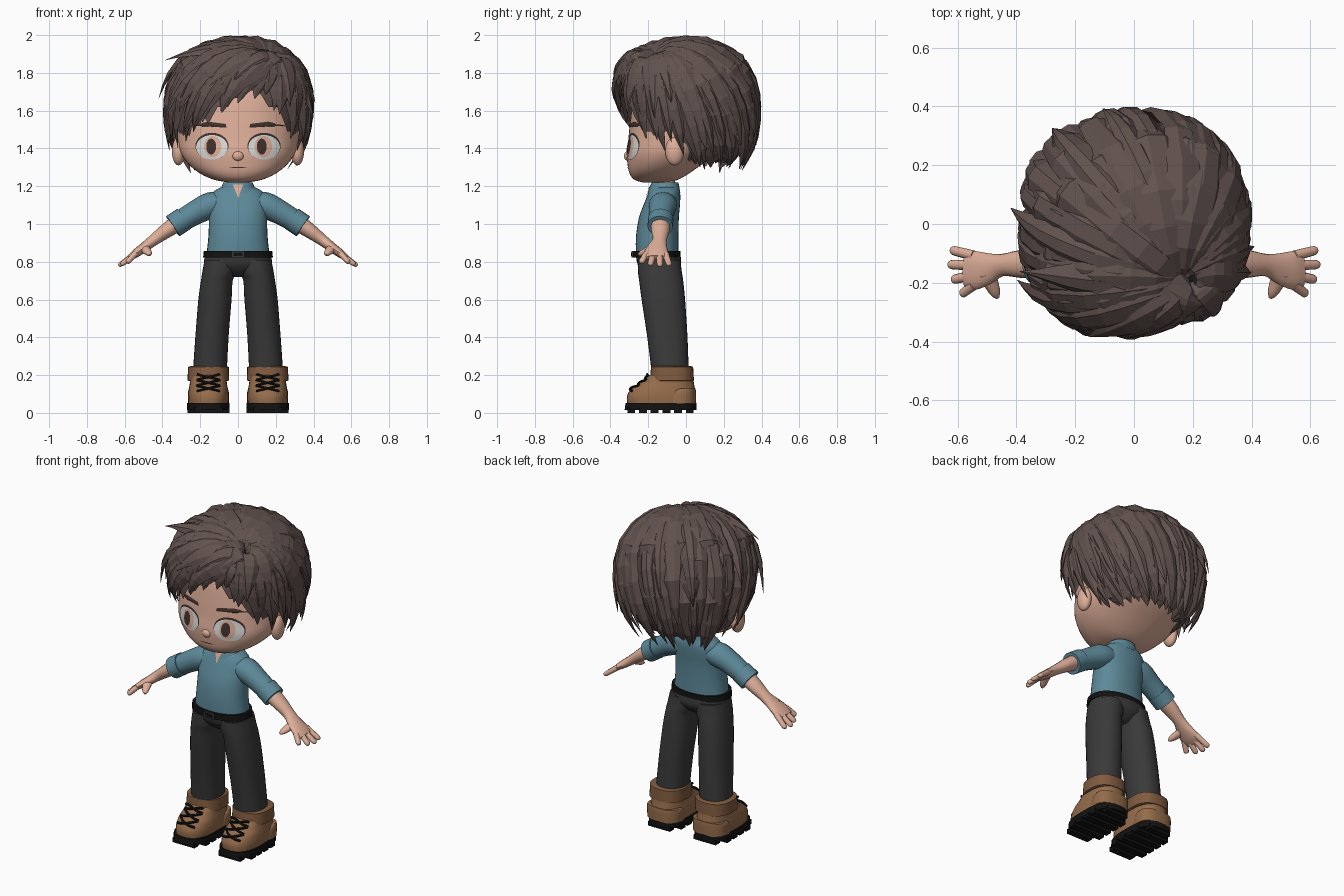
import bpy, bmesh, random
from math import sin, cos, pi, radians, degrees, atan2, copysign
from mathutils import Vector, Matrix
from mathutils.bvhtree import BVHTree

random.seed(4)
if "Cube" in bpy.data.objects:
    bpy.data.objects.remove(bpy.data.objects["Cube"])


def material(name, r, g, b):
    m = bpy.data.materials.new(name)
    m.use_nodes = True
    m.diffuse_color = (r, g, b, 1)
    m.node_tree.nodes["Principled BSDF"].inputs["Base Color"].default_value = (r, g, b, 1)
    return m


HAIR = material("brown hair", .12, .084, .077)
SKIN = material("skin", .74, .43, .32)
SHIRT = material("blue shirt", .11, .25, .32)
TROUSERS = material("charcoal trousers", .042, .042, .042)
LEATHER = material("tan leather", .3, .15, .07)
CUFF = material("dark tan leather", .22, .105, .05)
BLACK = material("black", .006, .006, .006)
WHITE = material("eye white", .7, .7, .69)
BROW = material("dark brown", .05, .03, .026)
BUCKLE = material("buckle grey", .04, .04, .045)


def finish(name, bm, mat, smooth=True):
    """Turn a bmesh into an object, keeping edges sharp where they turn strongly."""
    for f in bm.faces:
        f.smooth = smooth
    for e in bm.edges:
        e.smooth = e.calc_face_angle(0) < .8
    mesh = bpy.data.meshes.new(name)
    bm.to_mesh(mesh)
    bm.free()
    mesh.materials.append(mat)
    obj = bpy.data.objects.new(name, mesh)
    bpy.context.collection.objects.link(obj)
    return obj


def bridge(bm, rings, closed=True):
    """Join rings of points into a skin."""
    rows = [[bm.verts.new(p) for p in ring] for ring in rings]
    for a, b in zip(rows, rows[1:]):
        for i in range(len(a)):
            j = (i + 1) % len(a)
            bm.faces.new((a[i], a[j], b[j], b[i]))
    bm.faces.new(rows[0])
    if closed:
        bm.faces.new(rows[-1])


def solid(name, rings, mat):
    bm = bmesh.new()
    bridge(bm, rings)
    bmesh.ops.recalc_face_normals(bm, faces=bm.faces)
    return finish(name, bm, mat)


def refine(rows, k):
    """Smooth curve through the given rows."""
    rows = [Vector(r) for r in rows]
    out = []
    for i in range(len(rows) - 1):
        a, b, c, d = rows[max(i - 1, 0)], rows[i], rows[i + 1], rows[min(i + 2, len(rows) - 1)]
        for t in (j / k for j in range(k)):
            out.append(b + (c - a) * (t / 2) + (a * 2 - b * 5 + c * 4 - d) * (t * t / 2)
                       + (b * 3 - a - c * 3 + d) * (t ** 3 / 2))
    return out + [rows[-1]]


def loft(name, rows, mat, x=0, power=2.2, k=3, n=32):
    """Stack of level rings; a row is height, x centre, half width, front y, back y."""
    def bend(v):
        return copysign(abs(v) ** (2 / power), v)
    rings = []
    for z, cx, hw, yf, yb in refine(rows, k):
        rings.append([(x + cx + hw * bend(cos(2 * pi * i / n)),
                       (yf + yb) / 2 + (yb - yf) / 2 * bend(sin(2 * pi * i / n)), z) for i in range(n)])
    return solid(name, rings, mat)


def tube(name, rows, mat, k=3, n=16):
    """Tube along a path; a row is x, y, z, sideways radius, thickness radius."""
    rows = refine(rows, k)
    rings = []
    for i, r in enumerate(rows):
        t = (rows[min(i + 1, len(rows) - 1)] - rows[max(i - 1, 0)]).to_3d().normalized()
        ref = Vector((1, 0, 0)) if abs(t.y) > .8 else Vector((0, 1, 0))
        u = (ref - t * ref.dot(t)).normalized()
        v = t.cross(u)
        rings.append([r.to_3d() + u * (r[3] * cos(2 * pi * j / n)) + v * (r[4] * sin(2 * pi * j / n))
                      for j in range(n)])
    return solid(name, rings, mat)


def ball(name, centre, radii, mat):
    bm = bmesh.new()
    bmesh.ops.create_uvsphere(bm, u_segments=20, v_segments=12, radius=1,
                              matrix=Matrix.LocRotScale(Vector(centre), None, Vector(radii)))
    return finish(name, bm, mat)


def box(name, centre, size, mat):
    bm = bmesh.new()
    bmesh.ops.create_cube(bm, size=1, matrix=Matrix.LocRotScale(Vector(centre), None, Vector(size)))
    return finish(name, bm, mat, False)


def front_of(*objs):
    """Function giving the foremost y of the objects at x, z."""
    trees = [BVHTree.FromPolygons([v.co for v in o.data.vertices],
                                  [p.vertices for p in o.data.polygons]) for o in objs]

    def y_at(x, z):
        hits = [t.ray_cast(Vector((x, -2, z)), Vector((0, 1, 0)))[0] for t in trees]
        return min([h.y for h in hits if h] or [-.2])
    return y_at


def plate(name, outline, mat, y_at, lift):
    """Thin painted patch that follows the surface behind it."""
    cx = sum(p[0] for p in outline) / len(outline)
    cz = sum(p[1] for p in outline) / len(outline)
    rings = []
    for s in (.05, .4, .75, 1):
        pts = [(cx + (x - cx) * s, cz + (z - cz) * s) for x, z in outline]
        rings.append([(x, y_at(x, z) - lift, z) for x, z in pts])
    bm = bmesh.new()
    bridge(bm, rings, False)
    bm.normal_update()
    back = [f for f in bm.faces if f.normal.y > 0]
    bmesh.ops.reverse_faces(bm, faces=back)
    return finish(name, bm, mat)


def oval(x, z, a, b):
    return [(x + a * cos(i * pi / 16), z + b * sin(i * pi / 16)) for i in range(32)]


# Head, neck and face
head = loft("head", [(1.22, 0, .05, -.23, -.1), (1.235, 0, .13, -.275, -.04), (1.27, 0, .205, -.3, .02),
                     (1.32, 0, .265, -.31, .09), (1.38, 0, .305, -.315, .17), (1.45, 0, .322, -.305, .23),
                     (1.55, 0, .325, -.295, .26), (1.7, 0, .3, -.27, .25), (1.82, 0, .2, -.2, .18),
                     (1.87, 0, .05, -.08, .06)], SKIN, n=48)
loft("neck", [(1.14, 0, .065, -.17, -.05), (1.26, 0, .06, -.17, -.06)], SKIN)
ball("nose", (0, -.308, 1.36), (.03, .02, .026), SKIN)
face = front_of(head)
plate("mouth", oval(0, 1.3, .045, .003), BROW, face, .002)
for s, side in ((1, "left_"), (-1, "right_")):
    ball(side + "ear", (s * .315, -.06, 1.385), (.035, .05, .075), SKIN)
    plate(side + "eye_rim", oval(s * .138, 1.412, .088, .071), BROW, face, .002)
    plate(side + "eye_white", oval(s * .138, 1.406, .084, .065), WHITE, face, .004)
    plate(side + "iris", oval(s * .134, 1.41, .046, .056), SKIN, face, .006)
    plate(side + "pupil", oval(s * .134 - .008, 1.41, .026, .042), BROW, face, .008)
    plate(side + "eyebrow", [(s * .06, 1.51), (s * .065, 1.53), (s * .16, 1.542), (s * .25, 1.52),
                             (s * .16, 1.516)], BROW, face, .006)

# Shirt with collar and open neck
shirt = loft("shirt", [(.83, 0, .168, -.265, -.04), (.93, 0, .157, -.265, -.04), (1.03, 0, .154, -.25, -.038),
                       (1.1, 0, .157, -.225, -.032), (1.15, 0, .148, -.205, -.03), (1.18, 0, .118, -.19, -.035),
                       (1.2, 0, .075, -.175, -.045)], SHIRT)
collar = loft("collar", [(1.165, 0, .105, -.202, -.03), (1.195, 0, .088, -.192, -.035),
                         (1.22, 0, .078, -.182, -.04)], SHIRT)
plate("open_neck", [(-.028, 1.21), (.028, 1.21), (.012, 1.17), (.002, 1.135), (-.012, 1.17)],
      SKIN, front_of(shirt, collar), .004)

# Belt and hips
loft("belt", [(.822, 0, .185, -.282, -.028), (.858, 0, .181, -.28, -.03)], BLACK, k=1)
box("buckle", (0, -.282, .84), (.07, .012, .034), BUCKLE)
box("buckle_centre", (0, -.286, .84), (.046, .012, .018), BLACK)
loft("hips", [(.72, 0, .05, -.19, -.08), (.745, 0, .12, -.225, -.05), (.785, 0, .175, -.256, -.026),
              (.84, 0, .176, -.266, -.03)], TROUSERS)

# Limbs, built once for each side
for s, side in ((1, "left_"), (-1, "right_")):
    tube(side + "sleeve", [(s * .06, -.12, 1.11, .065, .055), (s * .14, -.122, 1.1, .075, .07),
                           (s * .22, -.13, 1.063, .066, .064), (s * .31, -.135, 1.01, .06, .058)], SHIRT)
    tube(side + "sleeve_cuff", [(s * .285, -.133, 1.028, .067, .064), (s * .345, -.137, .988, .067, .064)],
         SHIRT, k=1, n=24)
    tube(side + "forearm", [(s * .32, -.135, 1.005, .052, .046), (s * .39, -.136, .957, .047, .038),
                            (s * .45, -.14, .912, .038, .03), (s * .5, -.152, .874, .055, .026),
                            (s * .545, -.158, .842, .066, .022), (s * .575, -.158, .822, .055, .015)], SKIN)
    for name, y0, tx, ty, tz in (("index", -.208, .588, -.24, .795), ("middle", -.174, .62, -.19, .783),
                                 ("ring", -.14, .632, -.138, .778), ("little", -.108, .624, -.088, .782)):
        a, b = Vector((s * .545, y0, .842)), Vector((s * tx, ty, tz))
        tube(side + name + "_finger", [(*a, .018, .017), (*a.lerp(b, .5), .017, .015),
                                       (*a.lerp(b, .9), .015, .013), (*b, .005, .005)], SKIN, n=10)
    tube(side + "thumb", [(s * .5, -.165, .88, .03, .022), (s * .485, -.205, .86, .025, .019),
                          (s * .472, -.235, .845, .018, .015), (s * .464, -.252, .837, .006, .006)], SKIN, n=10)

    loft(side + "trouser_leg", [(z, s * c, hw, yf, yb) for z, c, hw, yf, yb in (
        (.2, .15, .09, -.18, .015), (.4, .138, .088, -.205, .008), (.6, .122, .088, -.235, -.005),
        (.7, .112, .084, -.248, -.015), (.745, .099, .09, -.254, -.022), (.81, .089, .088, -.256, -.03))], TROUSERS)

    # Boot: sole, treads, upper, cuff, laces
    cx = s * .157
    loft(side + "sole", [(.016, 0, .113, -.325, .055), (.052, 0, .113, -.32, .055)], BLACK, x=cx, power=2.8, k=1)
    for i in range(6):
        box(side + "tread", (cx, -.29 + i * .062, .014), (.15 if i in (0, 5) else .222, .042, .028), BLACK)
    boot = loft(side + "boot", [(.05, 0, .106, -.312, .048), (.09, 0, .108, -.312, .05), (.13, 0, .103, -.288, .047),
                                (.157, 0, .098, -.245, .042), (.2, 0, .094, -.195, .036)],
                LEATHER, x=cx, power=2.5)
    loft(side + "heel_patch", [(.05, 0, .109, -.12, .054), (.11, 0, .108, -.1, .053), (.13, 0, .1, -.06, .05)],
         LEATHER, x=cx, power=2.5)
    loft(side + "boot_cuff", [(.168, 0, .1, -.185, .035), (.172, 0, .11, -.192, .042), (.243, 0, .108, -.185, .038),
                              (.247, 0, .095, -.18, .03)], CUFF, x=cx, power=2.5, k=1)
    y_at = front_of(boot)
    for z in (.13, .16, .19):
        for d in (1, -1):
            pts = [(cx + d * q * .06, z + q * .014) for q in (-1, -.5, 0, .5, 1)]
            tube(side + "lace", [(x, y_at(x, h) - .006, h, .007, .007) for x, h in pts], BLACK, k=1, n=6)

# Hair: an outer shell, a hairline height for each direction, and tapered locks fanning from a whorl
CENTRE = Vector((0, -.005, 1.62))
WHORL = Vector((.5, -.5, .62)).normalized()
HAIRLINE = [(-180, 1.31), (-110, 1.3), (-92, 1.33), (-75, 1.41), (-60, 1.4), (-45, 1.47), (-25, 1.52), (-8, 1.59),
            (10, 1.67), (20, 1.64), (35, 1.56), (55, 1.43), (72, 1.38), (92, 1.34), (110, 1.3), (180, 1.31)]


def hairline(az):
    az = (az + 180) % 360 - 180
    for (a, p), (b, q) in zip(HAIRLINE, HAIRLINE[1:]):
        if a <= az <= b:
            return p + (q - p) * (az - a) / (b - a)


def shell(d):
    rz = .338 if d.z > 0 else .42
    return d * (abs(d.x / .368) ** 2.3 + abs(d.y / .372) ** 2.3 + abs(d.z / rz) ** 2.3) ** (-1 / 2.3)


def lock(bm, az, z, w, th, start=0, end=1, rise=0, lift=0):
    """One faceted lock from the whorl to a pointed tip."""
    h = z - CENTRE.z
    flat = Vector((sin(radians(az)), -cos(radians(az)), 0))
    level = max(.1, 1 - abs(h / (.338 if h > 0 else .42)) ** 2.3) ** (1 / 2.3)
    tip = (flat * .37 * level + Vector((0, 0, h))).normalized()
    mid = ((WHORL + flat) / 2 + Vector((0, 0, .5))).normalized()

    def way(t):
        return (WHORL * (1 - t) ** 2 + mid * (2 * t * (1 - t)) + tip * t * t).normalized()
    rings = []
    for i in range(9):
        t = i / 8
        s = start + (end - start) * t
        d = way(s)
        across = (shell(way(s + .02)) - shell(way(s - .02))).cross(d).normalized()
        k = (.3 + .7 * sin(pi * min(1, t * .95 + .05) ** .85)) * (1 - t ** 5) + .02
        p = CENTRE + shell(d) + d * (rise + lift * t ** 3 - .06 * (1 - s) ** 6)
        rings.append([p + across * (w * k * u) + d * (th * k * v)
                      for u, v in ((-1, .2), (-.5, .9), (.2, .85), (1, -.55), (0, -.7))])
    bridge(bm, rings)


def hair_layer(name, count, make, first=-180, last=180):
    bm = bmesh.new()
    for i in range(count):
        az = first + (last - first) * (i + random.uniform(-.25, .25)) / count
        make(bm, az, hairline(az), max(0, cos(radians(az))))
    bmesh.ops.recalc_face_normals(bm, faces=bm.faces)
    finish(name, bm, HAIR, False)


rnd = random.uniform
hair_layer("long_locks", 20, lambda bm, az, z, f: lock(
    bm, az, z + rnd(0, .04), rnd(.09, .11), .042, rise=rnd(-.008, .004) + .015 * f, lift=.02 - .065 * f))
hair_layer("top_locks", 16, lambda bm, az, z, f: lock(
    bm, az, min(1.8, z + rnd(.08, .22)), rnd(.075, .1), .036, rnd(0, .15), 1, .004 + .02 * f, rnd(0, .035)))
hair_layer("tip_locks", 28, lambda bm, az, z, f: lock(
    bm, az, z + rnd(-.01, .14), rnd(.05, .07), .03, rnd(.4, .55), 1, .006 * f, rnd(.015, .05) - .07 * f))
hair_layer("nape_locks", 16, lambda bm, az, z, f: lock(
    bm, az, z - rnd(.01, .03), rnd(.07, .08), .03, .6, 1, -.045, rnd(-.02, .02)), 95, 265)

# Stray flicks standing off the head
bm = bmesh.new()
for az, z, lift in ((-68, 1.81, .1), (-98, 1.66, .05), (-140, 1.6, .04), (-165, 1.62, .03),
                    (68, 1.57, .05), (80, 1.64, .04), (-65, 1.54, .06), (-30, 1.92, .03)):
    lock(bm, az, z, .06, .03, .3, 1, .005, lift)
bmesh.ops.recalc_face_normals(bm, faces=bm.faces)
finish("flicks", bm, HAIR, False)

# Scalp cap under the locks
bm = bmesh.new()
bmesh.ops.create_icosphere(bm, subdivisions=4, radius=1)
for v in bm.verts:
    v.co = CENTRE + shell(v.co.normalized()) * .92
low = [f for f in bm.faces if f.calc_center_median().z
       < hairline(degrees(atan2(f.calc_center_median().x, -f.calc_center_median().y))) + .04]
bmesh.ops.delete(bm, geom=low, context="FACES")
finish("scalp_cap", bm, HAIR, False)
